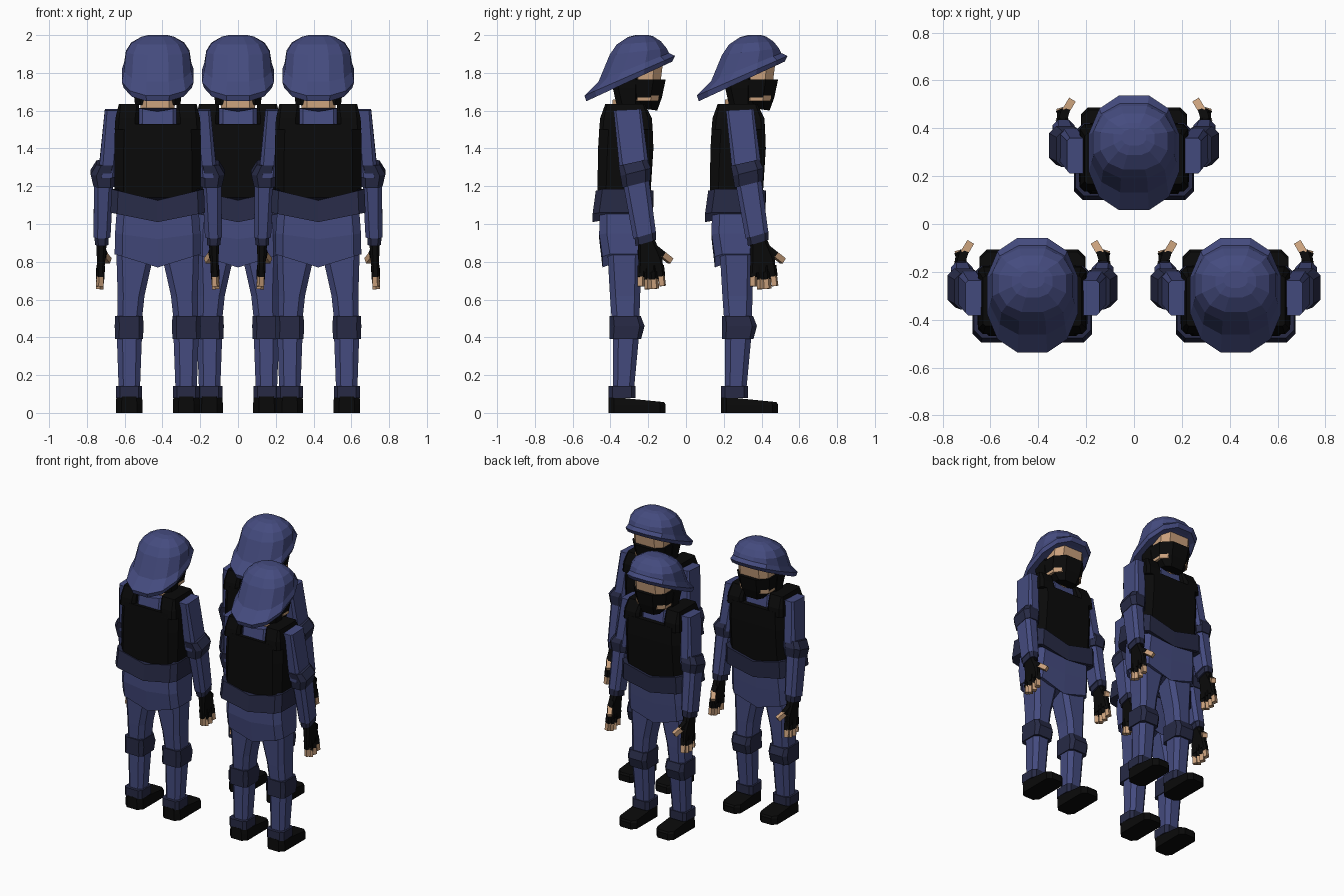
import bpy, bmesh
from math import sin, cos, radians, copysign
from mathutils import Vector


def material(name, rgb):
    m = bpy.data.materials.new(name)
    m.diffuse_color = (*rgb, 1)
    return m


BLUE = material("navy_cloth", (0.058, 0.07, 0.21))
DARK = material("dark_padding", (0.02, 0.023, 0.06))
BLACK = material("black_gear", (0.003, 0.003, 0.003))
SKIN = material("skin", (0.58, 0.35, 0.2))
parts = []


def loft(name, rings, mat, mirror=False):
    """Skin a stack of equal-length point rings and cap both ends."""
    bm = bmesh.new()
    loops = [[bm.verts.new(p) for p in r] for r in rings]
    n = len(loops[0])
    for a, b in zip(loops, loops[1:]):
        for i in range(n):
            j = (i + 1) % n
            bm.faces.new((a[i], a[j], b[j], b[i]))
    bm.faces.new(loops[0][::-1])
    bm.faces.new(loops[-1])
    bmesh.ops.recalc_face_normals(bm, faces=bm.faces)
    me = bpy.data.meshes.new(name)
    bm.to_mesh(me)
    bm.free()
    me.materials.append(mat)
    ob = bpy.data.objects.new(name, me)
    bpy.context.collection.objects.link(ob)
    if mirror:
        ob.modifiers.new("mirror", 'MIRROR').use_mirror_merge = False
    parts.append(ob)


def sec(z, x0, x1, y0, y1, c=0.03, dip=0, tilt=0):
    """Chamfered rectangle; dip lowers its middle, tilt raises it towards +y."""
    xm, ym = (x0 + x1) / 2, (y0 + y1) / 2
    pts = [(x0 + c, y0), (xm, y0), (x1 - c, y0), (x1, y0 + c), (x1, y1 - c),
           (x1 - c, y1), (xm, y1), (x0 + c, y1), (x0, y1 - c), (x0, y0 + c)]
    return [(x, y, z + tilt * (y - ym) - (dip * (1 - abs(x - xm) / (x1 - xm)) if dip else 0))
            for x, y in pts]


def oval(a, y0, y1, zback, zfront, n=12):
    """Squarish oval ring, sloping from back to front."""
    k, out = cos(radians(15)), []
    for i in range(n):
        t = radians(15 + 360 * i / n)
        u, v = [copysign(min(abs(f / k), 1) ** 0.85, f) for f in (cos(t), sin(t))]
        s = (v + 1) / 2
        out.append((a * u, y0 + (y1 - y0) * s, zback + (zfront - zback) * s))
    return out


def rod(name, p, q, wx, wy, mat):
    """Square bar between two points, on both sides of the body."""
    p, q = Vector(p), Vector(q)
    rot = (q - p).to_track_quat('Z', 'Y')
    corner = [Vector((sx * wx / 2, sy * wy / 2, 0)) for sx, sy in ((-1, -1), (1, -1), (1, 1), (-1, 1))]
    loft(name, [[e + rot @ c for c in corner] for e in (p, q)], mat, True)


# Helmet with flared brim
loft("helmet", [oval(.155, -.18, .19, 1.69, 1.85),
                oval(.18, -.23, .225, 1.65, 1.86),
                oval(.19, -.24, .24, 1.68, 1.89),
                oval(.178, -.165, .207, 1.755, 1.905),
                oval(.168, -.107, .195, 1.895, 1.93),
                oval(.14, -.07, .165, 1.95, 1.967),
                oval(.085, -.01, .125, 1.99, 1.993),
                oval(.05, .03, .1, 2, 2)], BLUE)

# Head: face, hood, mask, neck
loft("face", [sec(1.65, -.12, .12, 0, .15, .04), sec(1.85, -.12, .12, 0, .175, .045)], SKIN)
loft("hood", [sec(1.63, -.12, .12, -.07, .06), sec(1.72, -.13, .13, -.09, .06),
              sec(1.85, -.13, .13, -.09, .06)], BLACK)
loft("mask", [sec(1.615, -.075, .075, -.05, .145, .03, 0, -.15),
              sec(1.67, -.12, .12, -.075, .17, .06),
              sec(1.765, -.132, .132, -.085, .19, .065)], BLACK)
loft("neck", [sec(1.5, -.09, .09, -.1, .06), sec(1.66, -.09, .09, -.09, .06)], SKIN)

# Torso: shirt showing at the neckline, vest, shoulder straps
loft("shirt", [sec(1.45, -.11, .11, -.15, .1), sec(1.615, -.11, .11, -.125, .075, .03, .02)], BLUE)
loft("vest", [sec(1.14, -.228, .228, -.172, .105, .045, .05),
              sec(1.4, -.23, .23, -.168, .125, .05),
              sec(1.53, -.226, .226, -.16, .12, .05)], BLACK)
loft("shoulder_strap", [sec(1.5, .1, .228, -.162, .121, .02),
                        sec(1.56, .1, .224, -.157, .117, .02),
                        sec(1.635, .1, .206, -.13, .08, .01)], BLACK, True)

# Belt and pelvis, both dipping in the middle
loft("belt", [sec(1.06, -.25, .25, -.197, .122, .035, .05),
              sec(1.185, -.245, .245, -.18, .125, .035, .06)], DARK)
loft("pelvis", [sec(.84, -.228, .228, -.145, .08, .04, .07),
                sec(.95, -.226, .226, -.162, .09, .04, .03),
                sec(1.1, -.215, .215, -.16, .1, .04, .03)], BLUE)

# Legs
loft("thigh", [sec(.48, .085, .215, -.095, .05), sec(.62, .07, .212, -.105, .055),
               sec(.88, .012, .22, -.12, .06)], BLUE, True)
loft("knee_pad", [sec(.392, .078, .225, -.107, .06, .02),
                  sec(.46, .075, .228, -.107, .078, .025),
                  sec(.512, .078, .225, -.107, .058, .02)], DARK, True)
loft("shin", [sec(.1, .095, .206, -.09, .02, .025), sec(.42, .083, .217, -.09, .05)], BLUE, True)
loft("ankle_cuff", [sec(.08, .082, .22, -.112, .03, .02),
                    sec(.142, .082, .22, -.112, .03, .02)], DARK, True)
loft("boot", [sec(0, .08, .222, -.113, .19, .03), sec(.045, .08, .222, -.113, .19, .03),
              sec(.072, .083, .219, -.113, .18, .03, 0, -.1)], BLACK, True)

# Arms
loft("upper_arm", [sec(1.26, .22, .315, -.05, .105, .02, 0, .2),
                   sec(1.605, .2, .28, -.086, .062, .012, 0, .05)], BLUE, True)
loft("elbow_pad", [sec(1.21, .225, .34, -.04, .108, .025, 0, .25),
                   sec(1.275, .22, .355, -.05, .112, .03, 0, .25),
                   sec(1.325, .215, .325, -.06, .09, .025, 0, .22)], DARK, True)
loft("forearm", [sec(.94, .25, .34, .018, .138, .022, 0, .3),
                 sec(1.23, .235, .337, -.035, .1, .022, 0, .25)], BLUE, True)
loft("wrist_cuff", [sec(.9, .26, .332, .03, .14, .018, 0, .3),
                    sec(.945, .26, .335, .025, .138, .018, 0, .3)], DARK, True)

# Hands: glove, four fingers, thumb
loft("glove", [sec(.745, .285, .32, .045, .178, .008, 0, .1),
               sec(.81, .278, .322, .045, .172, .012, 0, .1),
               sec(.91, .27, .325, .042, .132, .015, 0, .2)], BLACK, True)
for i, (base, tip, z) in enumerate([(.062, .06, .67), (.095, .098, .655),
                                    (.128, .136, .657), (.16, .174, .672)]):
    mid = (base + tip) / 2
    rod(f"finger_glove_{i + 1}", (.302, base, .78), (.305, mid, z + .05), .034, .031, BLACK)
    rod(f"finger_tip_{i + 1}", (.305, mid, z + .055), (.307, tip, z), .03, .028, SKIN)
rod("thumb_glove", (.302, .125, .875), (.287, .175, .835), .036, .036, BLACK)
rod("thumb_tip", (.29, .168, .842), (.262, .215, .805), .032, .032, SKIN)

# Three figures: the first moves to the back, two copies stand in front
for ob in list(parts):
    for side, x in (("left", -.425), ("right", .425)):
        twin = ob.copy()
        twin.name = f"{ob.name}_{side}"
        twin.location = (x, -.2975, 0)
        bpy.context.collection.objects.link(twin)
    ob.location = (0, .2975, 0)
